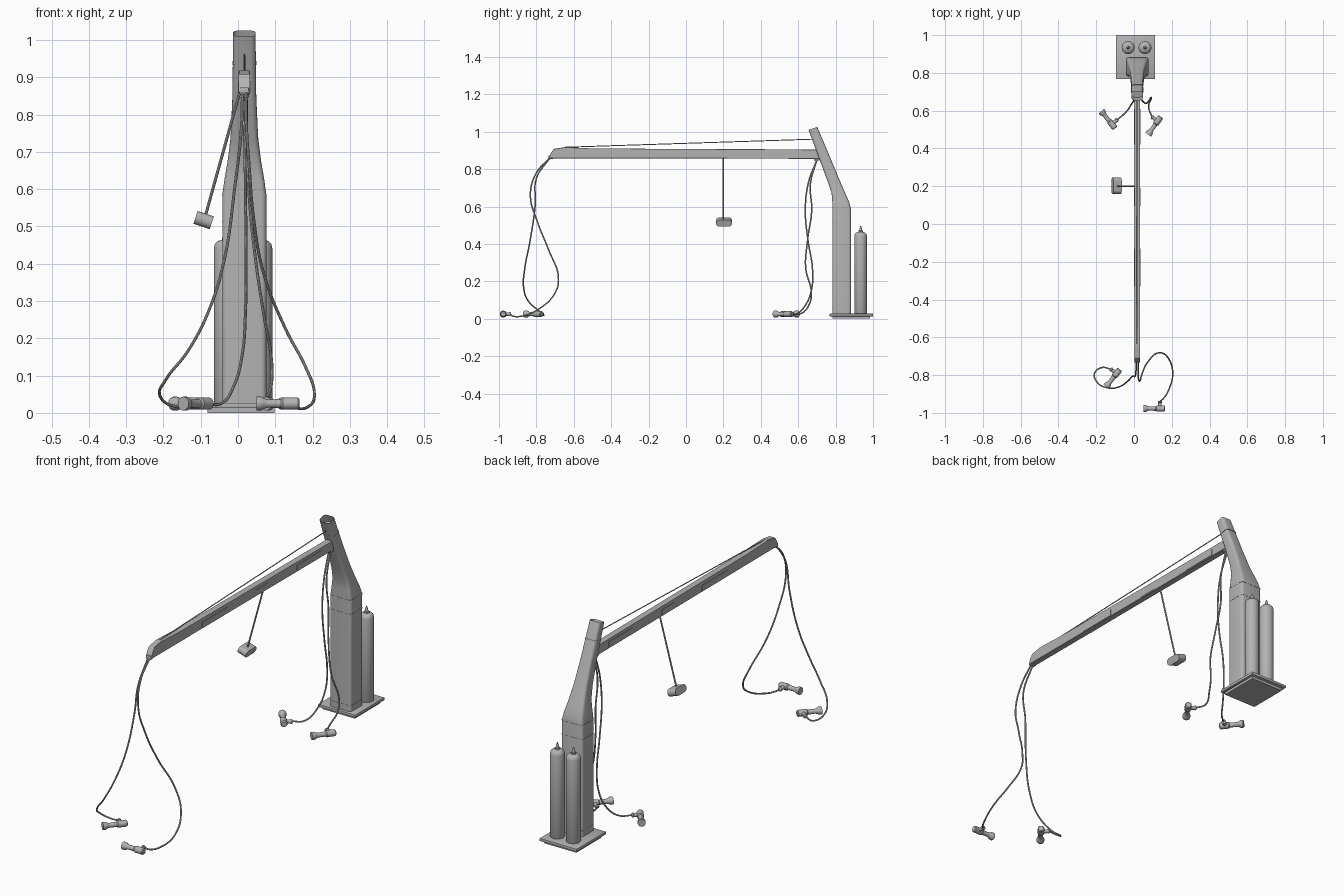
import bpy, bmesh, math
from mathutils import Vector, Matrix

cube = bpy.data.objects.get("Cube")
if cube:
    bpy.data.objects.remove(cube, do_unlink=True)

grey = bpy.data.materials.new("plain grey")
grey.use_nodes = True
COLOR = (0.45, 0.45, 0.45, 1)
grey.diffuse_color = COLOR
grey.node_tree.nodes["Principled BSDF"].inputs["Base Color"].default_value = COLOR

CX = 0.017  # centre line of the mast and boom


def finish(name, bm, smooth=True):
    bmesh.ops.recalc_face_normals(bm, faces=bm.faces)
    mesh = bpy.data.meshes.new(name)
    bm.to_mesh(mesh)
    bm.free()
    obj = bpy.data.objects.new(name, mesh)
    bpy.context.collection.objects.link(obj)
    mesh.materials.append(grey)
    if smooth:
        shade(obj)
    return obj


def shade(obj):
    bpy.ops.object.select_all(action='DESELECT')
    obj.select_set(True)
    bpy.context.view_layer.objects.active = obj
    bpy.ops.object.shade_smooth_by_angle(angle=math.radians(35))


def skin(bm, rings):
    """Join closed rings of points into a tube; return its two caps."""
    rows = [[bm.verts.new(p) for p in ring] for ring in rings]
    n = len(rows[0])
    for a, b in zip(rows, rows[1:]):
        for i in range(n):
            j = (i + 1) % n
            bm.faces.new((a[i], a[j], b[j], b[i]))
    return bm.faces.new(rows[0][::-1]), bm.faces.new(rows[-1])


def rounded(hw, hd, r, steps=4):
    """Rounded rectangle outline."""
    pts = []
    for k, (sx, sy) in enumerate(((1, 1), (-1, 1), (-1, -1), (1, -1))):
        for s in range(steps + 1):
            a = math.pi / 2 * (k + s / steps)
            pts.append((sx * (hw - r) + r * math.cos(a), sy * (hd - r) + r * math.sin(a)))
    return pts


def section(front, back, hw, r, grow=0):
    """Rounded section of the mast spanning a front and a back point."""
    f, b = Vector((CX, *front)), Vector((CX, *back))
    mid, d = (f + b) / 2, (b - f).normalized()
    return [mid + Vector((u, 0, 0)) + d * v
            for u, v in rounded(hw + grow, (b - f).length / 2 + grow, r)]


def box(name, center, size, bevel=0.0):
    bm = bmesh.new()
    bmesh.ops.create_cube(bm, size=1, matrix=Matrix.Translation(center) @ Matrix.Diagonal((*size, 1)))
    if bevel:
        bmesh.ops.bevel(bm, geom=bm.edges[:], offset=bevel, segments=2, affect='EDGES', profile=0.5)
    return finish(name, bm)


def lathe(bm, profile, matrix, n=24):
    """Turn (radius, height) pairs about local z."""
    return skin(bm, [[matrix @ Vector((r * math.cos(t), r * math.sin(t), h))
                      for t in (2 * math.pi * i / n for i in range(n))] for r, h in profile])


def tube(name, points, radius):
    curve = bpy.data.curves.new(name, 'CURVE')
    curve.dimensions = '3D'
    curve.bevel_depth = radius
    curve.bevel_resolution = 2
    curve.resolution_u = 8
    curve.use_fill_caps = True
    spline = curve.splines.new('BEZIER')
    spline.bezier_points.add(len(points) - 1)
    for bp, p in zip(spline.bezier_points, points):
        bp.co = p
        bp.handle_left_type = bp.handle_right_type = 'AUTO'
    obj = bpy.data.objects.new(name, curve)
    bpy.context.collection.objects.link(obj)
    curve.materials.append(grey)
    bpy.ops.object.select_all(action='DESELECT')
    obj.select_set(True)
    bpy.context.view_layer.objects.active = obj
    bpy.ops.object.convert(target='MESH')
    shade(obj)


# Base plate on a narrower foot
box("base_foot", (0.008, 0.884, 0.007), (0.18, 0.2, 0.014))
box("base_plate", (0.008, 0.884, 0.02), (0.206, 0.232, 0.014), 0.002)

# Mast: straight column, tapering neck, leaning hollow top
stations = [((0.782, 0.026), (0.882, 0.026), 0.059), ((0.782, 0.585), (0.882, 0.585), 0.059),
            ((0.782, 0.63), (0.874, 0.62), 0.053), ((0.778, 0.675), (0.852, 0.67), 0.045),
            ((0.757, 0.735), (0.822, 0.74), 0.037), ((0.718, 0.84), (0.776, 0.85), 0.032),
            ((0.655, 1.01), (0.702, 1.025), 0.03)]
bm = bmesh.new()
bottom, top = skin(bm, [section(f, b, hw, 0.014) for f, b, hw in stations])
bmesh.ops.inset_region(bm, faces=[top], thickness=0.005)
bmesh.ops.translate(bm, verts=top.verts[:], vec=(0, 0.016, -0.04))
finish("mast", bm)

# Thin seam bands round the mast
for name, f, b, hw, rise in (
        ("column_foot_band", (0.782, 0.055), (0.882, 0.055), 0.059, (0, 0, 0.003)),
        ("column_lower_band", (0.782, 0.512), (0.882, 0.512), 0.059, (0, 0, 0.003)),
        ("column_upper_band", (0.782, 0.582), (0.882, 0.582), 0.059, (0, 0, 0.003)),
        ("mast_top_band", (0.685, 0.93), (0.738, 0.943), 0.031, (0, -0.001, 0.003))):
    bm = bmesh.new()
    ring = section(f, b, hw, 0.014, 0.001)
    skin(bm, [ring, [p + Vector(rise) for p in ring]])
    finish(name, bm)

# Boom with sloped nose and raised cable anchor
outline = [(-0.735, 0.858), (-0.722, 0.885), (-0.708, 0.908), (-0.645, 0.918), (-0.5, 0.91),
           (0.70, 0.905), (0.725, 0.855)]
bm = bmesh.new()
skin(bm, [[Vector((CX + s * 0.0155, y, z)) for y, z in outline] for s in (-1, 1)])
bmesh.ops.bevel(bm, geom=bm.edges[:], offset=0.002, segments=1, affect='EDGES')
finish("boom", bm, False)

# Raised panels on both sides of the boom
for side, sx in (("right", -1), ("left", 1)):
    for place, y0, y1 in (("front", -0.33, -0.13), ("middle", 0.095, 0.19), ("rear", 0.42, 0.61)):
        box(f"{side}_{place}_panel", (CX + sx * 0.0155, (y0 + y1) / 2, 0.875), (0.004, y1 - y0, 0.03))

# Hose outlet block at the nose and under the rear of the boom
box("nose_outlet", (CX, -0.722, 0.863), (0.024, 0.024, 0.02), 0.002)
box("rear_outlet", (CX, 0.7, 0.855), (0.024, 0.03, 0.02), 0.002)

# Stay cable over the boom
tube("stay_cable", [(CX, -0.645, 0.917), (CX, 0.68, 0.96)], 0.0025)

# Hanging sign: tilted rod and a round-ended box
tube("sign_rod", [(0.006, 0.2, 0.865), (-0.087, 0.2, 0.53)], 0.004)
bm = bmesh.new()
tilt = Matrix.Translation((-0.092, 0.203, 0.517)) @ Matrix.Rotation(math.radians(18), 4, 'Y')
skin(bm, [[tilt @ Vector((x, u, v)) for u, v in rounded(0.043, 0.018, 0.0179, 8)]
          for x in (-0.023, 0.023)])
finish("hanging_sign", bm)

# Gas bottles behind the mast
bottle = [(0.032, 0.026), (0.034, 0.03), (0.034, 0.442), (0.031, 0.453), (0.023, 0.461), (0.012, 0.464),
          (0.012, 0.47), (0.008, 0.472), (0.006, 0.483), (0.002, 0.496)]
for name, x in (("right_bottle", -0.031), ("left_bottle", 0.058)):
    bm = bmesh.new()
    lathe(bm, bottle, Matrix.Translation((x, 0.934, 0)), 32)
    finish(name, bm)

# Wheel guns lying on the ground, each with its hose
barrel = [(0.012, 0), (0.016, 0.004), (0.016, 0.045), (0.012, 0.05), (0.011, 0.085), (0.014, 0.095),
          (0.0185, 0.102), (0.0185, 0.116)]
grip = [(0.01, 0), (0.009, 0.03), (0.011, 0.031), (0.011, 0.038), (0.006, 0.041)]


def gun_with_hose(name, tip, rear, path):
    tip, rear = Vector((*tip, 0.025)), Vector((*rear, 0.025))
    axis = (tip - rear).normalized()
    side = axis.cross(Vector((0, 0, 1)))
    side = side if side.dot(Vector((axis.y, -axis.x, 0))) > 0 else -side
    start = rear + axis * 0.028
    bm = bmesh.new()
    lathe(bm, barrel, Matrix.Translation(rear) @ axis.to_track_quat('Z', 'Y').to_matrix().to_4x4(), 20)
    lathe(bm, grip, Matrix.Translation(start) @ side.to_track_quat('Z', 'Y').to_matrix().to_4x4(), 16)
    finish(name + "_gun", bm)
    tube(name + "_hose", path + [start + side * 0.038], 0.004)


gun_with_hose("front_left", (0.055, -0.977), (0.165, -0.977), [
    (0.022, -0.728, 0.86), (0.022, -0.8, 0.78), (0.03, -0.832, 0.66), (0.042, -0.795, 0.52),
    (0.07, -0.735, 0.37), (0.13, -0.682, 0.22), (0.178, -0.705, 0.13), (0.205, -0.79, 0.05),
    (0.187, -0.87, 0.016), (0.155, -0.925, 0.014)])
gun_with_hose("front_right", (-0.15, -0.865), (-0.075, -0.77), [
    (0.012, -0.728, 0.86), (0.008, -0.8, 0.75), (-0.008, -0.806, 0.61), (-0.037, -0.835, 0.41),
    (-0.08, -0.862, 0.27), (-0.135, -0.868, 0.165), (-0.193, -0.84, 0.09), (-0.209, -0.79, 0.045),
    (-0.17, -0.76, 0.018)])
gun_with_hose("rear_right", (-0.175, 0.6), (-0.1, 0.507), [
    (0.013, 0.7, 0.85), (0.018, 0.655, 0.73), (0.02, 0.638, 0.58), (0.022, 0.652, 0.42),
    (0.02, 0.676, 0.27), (0.012, 0.672, 0.16), (-0.01, 0.64, 0.075), (-0.045, 0.59, 0.025)])
gun_with_hose("rear_left", (0.08, 0.48), (0.142, 0.568), [
    (0.022, 0.7, 0.85), (0.024, 0.665, 0.72), (0.03, 0.672, 0.58), (0.046, 0.65, 0.42),
    (0.068, 0.64, 0.27), (0.09, 0.67, 0.14), (0.09, 0.66, 0.08), (0.077, 0.62, 0.03)])
